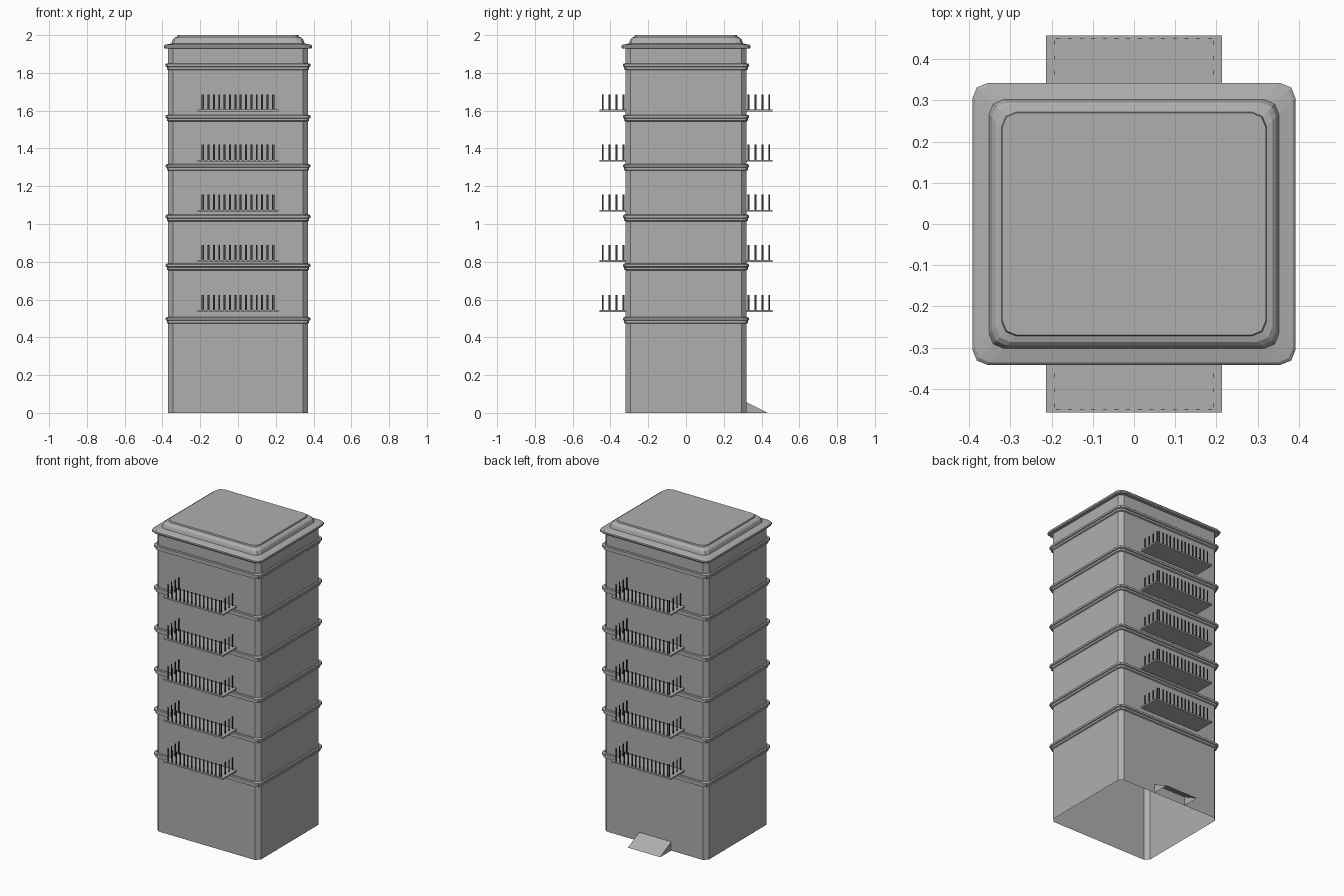
import bpy, bmesh, math

if "Cube" in bpy.data.objects:
    bpy.data.objects.remove(bpy.data.objects["Cube"])

HX, HY = 0.37, 0.32          # body half sizes


def paint(name, v):
    m = bpy.data.materials.new(name)
    m.diffuse_color = (v, v, v, 1)
    m.use_nodes = True
    m.node_tree.nodes["Principled BSDF"].inputs["Base Color"].default_value = m.diffuse_color
    return m


STONE = paint("stone_grey", 0.43)
METAL = paint("dark_metal", 0.04)


def ring(out, r, seg):
    """Rounded rectangle outline, offset outward from the body walls."""
    pts = []
    for i, (sx, sy) in enumerate([(1, 1), (-1, 1), (-1, -1), (1, -1)]):
        cx, cy = sx * (HX + out - r), sy * (HY + out - r)
        for k in range(seg + 1):
            a = math.pi / 2 * (i + k / seg)
            pts.append((cx + r * math.cos(a), cy + r * math.sin(a)))
    return pts


def finish(name, bm, mat=STONE, fix=True):
    if fix:
        bmesh.ops.recalc_face_normals(bm, faces=bm.faces)
    me = bpy.data.meshes.new(name)
    bm.to_mesh(me)
    bm.free()
    me.materials.append(mat)
    ob = bpy.data.objects.new(name, me)
    bpy.context.collection.objects.link(ob)
    return ob


def loft(name, profile, r=0.03, seg=2, cap_top=False):
    """Sweep an (outset, z) profile around the building."""
    bm = bmesh.new()
    rows = [[bm.verts.new((x, y, z)) for x, y in ring(o, r, seg)] for o, z in profile]
    for a, b in zip(rows, rows[1:]):
        n = len(a)
        for i in range(n):
            j = (i + 1) % n
            bm.faces.new((a[i], a[j], b[j], b[i]))
    if cap_top:
        bm.faces.new(rows[-1])
    return finish(name, bm, fix=False)


def box(bm, x0, x1, y0, y1, z0, z1):
    vs = bmesh.ops.create_cube(bm, size=1)["verts"]
    for v in vs:
        v.co = ((x0 + x1) / 2 + v.co.x * (x1 - x0),
                (y0 + y1) / 2 + v.co.y * abs(y1 - y0),
                (z0 + z1) / 2 + v.co.z * (z1 - z0))


# Open-bottomed tower shell
loft("tower_walls", [(0, 0), (0, 1.935)], r=0.025, seg=1)

# Stepped string courses between floors
for i, z in enumerate([0.49, 0.773, 1.032, 1.30, 1.561, 1.833]):
    loft(f"floor_band_{i + 1}",
         [(0, z - 0.018), (0.007, z - 0.014), (0.007, z - 0.002), (0.013, z + 0.001),
          (0.013, z + 0.013), (0.008, z + 0.017), (0, z + 0.017)])

# Cornice and stepped roof
loft("roof", [(0, 1.928), (0.018, 1.928), (0.022, 1.933), (0.022, 1.943), (0.016, 1.949),
              (-0.018, 1.956), (-0.021, 1.966), (-0.025, 1.978), (-0.034, 1.987),
              (-0.048, 1.991), (-0.050, 2.0)], r=0.036, cap_top=True)

# Balconies on front and back, with flat baluster bars
W, D, B = 0.214, 0.457, 0.005
T = 0.0006
for f in range(5):
    z = 0.535 + f * 0.265
    top = z + 0.09
    for side, s in (("front", -1), ("back", 1)):
        bm = bmesh.new()
        box(bm, -W, W, s * (HY - 0.01), s * D, z, z + 0.01)
        finish(f"balcony_slab_{side}_{f + 1}", bm)

        bm = bmesh.new()
        for i in range(14):
            x = -0.184 + i * 0.368 / 13
            box(bm, x - B, x + B, s * 0.45 - T, s * 0.45 + T, z + 0.01, top)
        for x in (-0.192, 0.192):
            for k in range(4):
                y = s * (0.33 + k * 0.037)
                box(bm, x - T, x + T, y - B, y + B, z + 0.01, top)
        finish(f"balcony_railing_{side}_{f + 1}", bm, METAL)

# Entrance ramp at the back, open underneath
bm = bmesh.new()
a, b = [[bm.verts.new((x, y, z)) for y, z in ((HY, 0), (HY, 0.057), (0.432, 0))]
        for x in (-0.118, 0.112)]
bm.faces.new(a)
bm.faces.new(b)
bm.faces.new((a[1], b[1], b[2], a[2]))
finish("entrance_ramp", bm)
